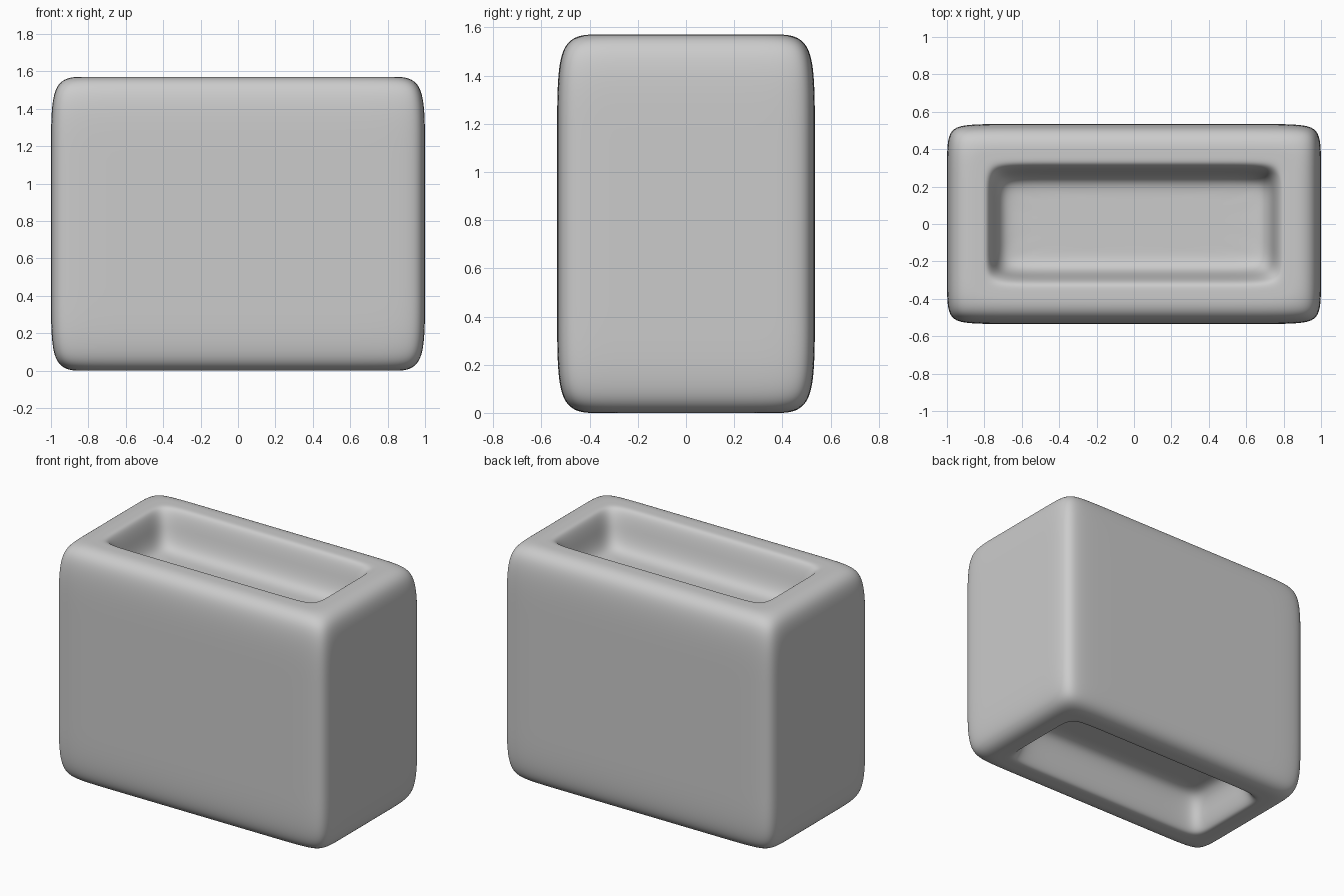
import bpy
import bmesh

cube = bpy.data.objects.get("Cube")
if cube:
    bpy.data.objects.remove(cube, do_unlink=True)

HEIGHT = 1.57

# Plain grey material
grey = bpy.data.materials.new("plain_grey")
grey.use_nodes = True
colour = (0.6, 0.6, 0.6, 1.0)
grey.diffuse_color = colour
grey.node_tree.nodes["Principled BSDF"].inputs["Base Color"].default_value = colour


def add_ring(bm, hx, hy, z, dx, dy):
    """Rectangle loop whose corners have a support point on each side."""
    points = []
    for sx, sy in ((1, 1), (-1, 1), (-1, -1), (1, -1)):
        corner = [(hx, hy - dy), (hx, hy), (hx - dx, hy)]
        if sx * sy < 0:
            corner.reverse()
        points += [(sx * x, sy * y, z) for x, y in corner]
    return [bm.verts.new(p) for p in points]


# Half profile from recess floor to outer side: half x, half y, depth, corner supports
profile = [
    (0.55, 0.12, 0.25, 0.15, 0.06),
    (0.72, 0.25, 0.25, 0.20, 0.15),
    (0.75, 0.285, 0.08, 0.20, 0.15),
    (0.78, 0.315, 0.0, 0.20, 0.15),
    (0.82, 0.36, 0.0, 0.20, 0.16),
    (1.0, 0.535, 0.0, 0.22, 0.18),
    (1.0, 0.535, 0.36, 0.22, 0.18),
]

# Rounded block with matching recesses in the top and the bottom
bm = bmesh.new()
rings = [add_ring(bm, hx, hy, HEIGHT - d, dx, dy) for hx, hy, d, dx, dy in profile]
rings += [add_ring(bm, hx, hy, d, dx, dy) for hx, hy, d, dx, dy in reversed(profile)]
for a, b in zip(rings, rings[1:]):
    n = len(a)
    for i in range(n):
        j = (i + 1) % n
        bm.faces.new((a[i], b[i], b[j], a[j]))
# Recess floors
bm.faces.new(rings[0])
bm.faces.new(rings[-1][::-1])
bmesh.ops.recalc_face_normals(bm, faces=bm.faces)
for face in bm.faces:
    face.smooth = True

mesh = bpy.data.meshes.new("rounded_block")
bm.to_mesh(mesh)
bm.free()
mesh.materials.append(grey)
block = bpy.data.objects.new("rounded_block", mesh)
bpy.context.collection.objects.link(block)

# Soft rounding
subsurf = block.modifiers.new("rounding", "SUBSURF")
subsurf.levels = 4
subsurf.render_levels = 4
